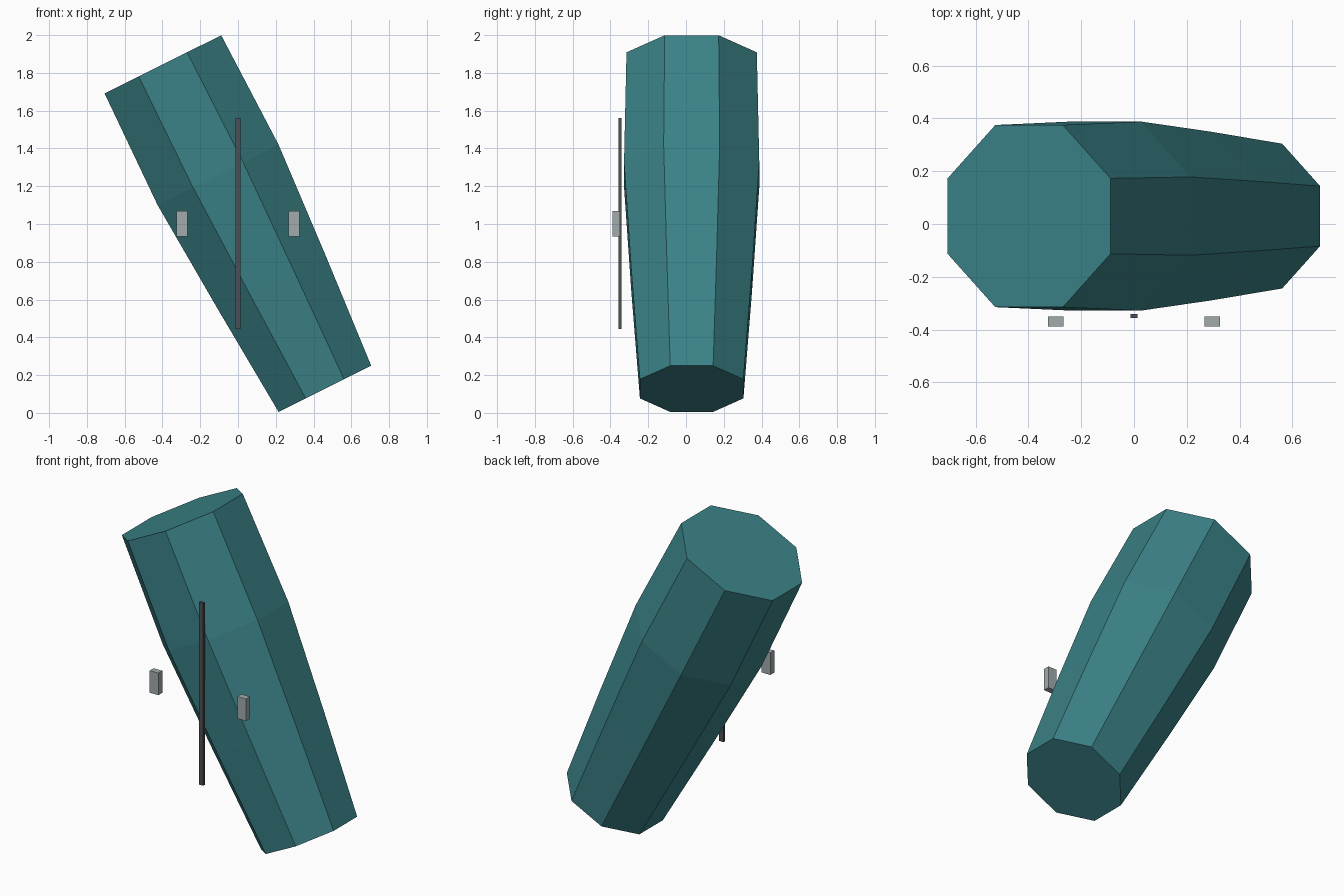
import bpy, bmesh, math
from mathutils import Vector

if "Cube" in bpy.data.objects:
    bpy.data.objects.remove(bpy.data.objects["Cube"])


def material(name, rgb):
    m = bpy.data.materials.new(name)
    m.diffuse_color = (*rgb, 1)
    m.use_nodes = True
    m.node_tree.nodes["Principled BSDF"].inputs["Base Color"].default_value = m.diffuse_color
    return m


teal = material("teal", (0.043, 0.222, 0.242))
dark = material("dark grey", (0.075, 0.08, 0.09))
grey = material("light grey", (0.36, 0.41, 0.42))


def finish(name, bm, mat):
    bmesh.ops.recalc_face_normals(bm, faces=bm.faces)
    mesh = bpy.data.meshes.new(name)
    bm.to_mesh(mesh)
    bm.free()
    mesh.materials.append(mat)
    bpy.context.collection.objects.link(bpy.data.objects.new(name, mesh))


def box(name, lo, hi, mat):
    bm = bmesh.new()
    bmesh.ops.create_cube(bm, size=1)
    for v in bm.verts:
        v.co = [(a + b) / 2 + c * (b - a) for a, b, c in zip(lo, hi, v.co)]
    finish(name, bm, mat)


# Leaning eight-sided body: rings of (fraction along axis, apothem)
bottom = Vector((0.46, 0.03, 0.1275))
top = Vector((-0.3975, 0.03, 1.845))
axis = (top - bottom).normalized()
across = Vector((axis.z, 0, -axis.x))
depth = Vector((0, 1, 0))
bm = bmesh.new()
rings = []
for t, apothem in [(0, 0.274), (0.33, 0.319), (0.66, 0.358), (1, 0.345)]:
    r = apothem / math.cos(math.pi / 8)
    ring = []
    for i in range(8):
        a = math.pi / 8 + i * math.pi / 4
        ring.append(bm.verts.new(bottom.lerp(top, t)
                                 + across * r * math.cos(a) + depth * r * math.sin(a)))
    rings.append(ring)
for lower, upper in zip(rings, rings[1:]):
    for i in range(8):
        j = (i + 1) % 8
        bm.faces.new((lower[i], lower[j], upper[j], upper[i]))
bm.faces.new(rings[0])
bm.faces.new(rings[-1])
finish("body", bm, teal)

# Thin upright strip in front
box("center_strip", (-0.014, -0.357, 0.445), (0.014, -0.341, 1.56), dark)

# Pair of small blocks
for side, x in (("left", -0.296), ("right", 0.296)):
    box(side + "_block", (x - 0.029, -0.388, 0.935), (x + 0.029, -0.35, 1.07), grey)
